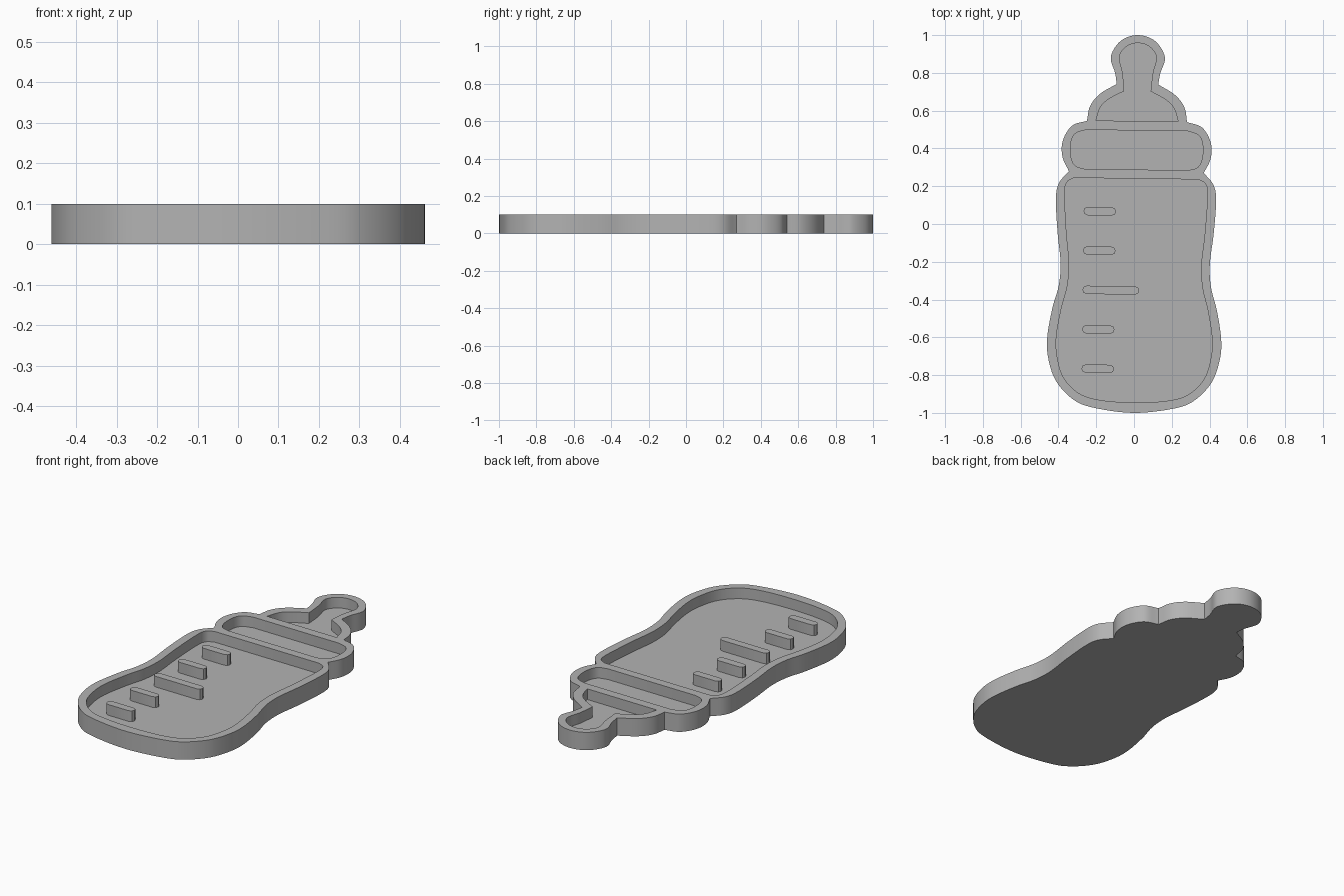
import bpy
import bmesh
from mathutils import Vector

HEIGHT = 0.1      # top of the rim
FLOOR = 0.04      # bottom of the pockets
TILT = 0.013      # slight lean of the whole drawing
SHIFT = 0.009
STEPS = 6         # curve samples between profile points

if "Cube" in bpy.data.objects:
    bpy.data.objects.remove(bpy.data.objects["Cube"], do_unlink=True)

grey = bpy.data.materials.new("plain grey")
grey.use_nodes = True
grey.diffuse_color = (0.45, 0.45, 0.45, 1)
grey.node_tree.nodes["Principled BSDF"].inputs["Base Color"].default_value = grey.diffuse_color


def phantom(end, neighbour):
    """Extra control point: mirrored on the centre line, extended elsewhere."""
    if end.x == 0:
        return Vector((-neighbour.x, neighbour.y))
    return end * 2 - neighbour


def smooth_arc(points):
    """Spline through the points, leaving out the last one."""
    if len(points) == 2:
        return points[:1]
    ctrl = [phantom(points[0], points[1]), *points, phantom(points[-1], points[-2])]
    result = []
    for a, b, c, d in zip(ctrl, ctrl[1:], ctrl[2:], ctrl[3:]):
        for i in range(STEPS):
            t = i / STEPS
            result.append(b + (c - a) * (t / 2)
                          + (a * 2 - b * 5 + c * 4 - d) * (t * t / 2)
                          + (b * 3 - a - c * 3 + d) * (t ** 3 / 2))
    return result


def symmetric_outline(arcs):
    """Join arcs at sharp corners into a right half, then mirror it."""
    half, start = [], []
    for arc in arcs:
        points = start + [Vector(p) for p in arc]
        half += smooth_arc(points)
        start = points[-1:]
    half += start
    return half + [Vector((-p.x, p.y)) for p in reversed(half[1:-1])]


def prism(name, outline, bottom, top):
    """Extrude a closed outline into a solid."""
    bm = bmesh.new()
    verts = [bm.verts.new((p.x + TILT * p.y + SHIFT, p.y - TILT * p.x, bottom))
             for p in outline]
    face = bm.faces.new(verts)
    extruded = bmesh.ops.extrude_face_region(bm, geom=[face], use_keep_orig=True)
    moved = [v for v in extruded["geom"] if isinstance(v, bmesh.types.BMVert)]
    bmesh.ops.translate(bm, verts=moved, vec=(0, 0, top - bottom))
    bmesh.ops.recalc_face_normals(bm, faces=bm.faces)
    mesh = bpy.data.meshes.new(name)
    bm.to_mesh(mesh)
    bm.free()
    mesh.materials.append(grey)
    obj = bpy.data.objects.new(name, mesh)
    bpy.context.collection.objects.link(obj)
    return obj


def select_only(obj):
    bpy.ops.object.select_all(action='DESELECT')
    obj.select_set(True)
    bpy.context.view_layer.objects.active = obj


# Outer silhouette: teat, shoulder, collar, waisted body
plate_arcs = [
    [(0, 1), (.09, .97), (.143, .885), (.12, .8), (.11, .74)],
    [(.2, .685), (.25, .62), (.265, .543)],
    [(.345, .515), (.392, .435), (.392, .35), (.357, .275)],
    [(.41, .21), (.424, .125), (.413, -.05), (.395, -.21), (.403, -.33),
     (.435, -.45), (.46, -.6), (.455, -.71), (.415, -.83), (.33, -.925),
     (.225, -.972), (0, -1)],
]

# Recessed areas
pocket_arcs = {
    "teat_pocket": [
        [(0, .958), (.06, .94), (.098, .885), (.08, .8), (.07, .703)],
        [(.15, .66), (.195, .615), (.218, .545)],
        [(0, .545)],
    ],
    "collar_pocket": [
        [(0, .495), (.27, .495)],
        [(.325, .475), (.348, .43), (.348, .355), (.325, .305), (.275, .288)],
        [(0, .288)],
    ],
    "body_pocket": [
        [(0, .24), (.33, .24)],
        [(.368, .215), (.378, .15), (.366, -.05), (.35, -.21), (.358, -.335),
         (.387, -.45), (.412, -.6), (.406, -.71), (.37, -.82), (.285, -.902),
         (.17, -.935), (0, -.945)],
    ],
}

plate = prism("bottle_plate", symmetric_outline(plate_arcs), 0, HEIGHT)
for name, arcs in pocket_arcs.items():
    cutter = prism(name, symmetric_outline(arcs), FLOOR, HEIGHT * 2)
    cutter.hide_render = True
    cut = plate.modifiers.new(name, 'BOOLEAN')
    cut.operation = 'DIFFERENCE'
    cut.solver = 'EXACT'
    cut.object = cutter
    select_only(plate)
    bpy.ops.object.modifier_apply(modifier=cut.name)
    bpy.data.objects.remove(cutter, do_unlink=True)

# Raised measuring marks, the middle one longer
marks = []
for i in range(5):
    left, y, half = -.277, .065 - i * .2085, .022
    right = left + (.3 if i == 2 else .172)
    end = [(.022, -.5), (.006, -.9), (0, 0)]
    profile = [(right - .022, -half), (right - .006, -half * .7), (right, 0),
               (right - .006, half * .7), (right - .022, half),
               (left + .022, half), (left + .006, half * .7), (left, 0),
               (left + .006, -half * .7), (left + .022, -half)]
    outline = [Vector((x, y + dy)) for x, dy in profile]
    marks.append(prism(f"measuring_mark_{i + 1}", outline, FLOOR, HEIGHT))

for obj in [plate, *marks]:
    select_only(obj)
    bpy.ops.object.shade_smooth_by_angle()
